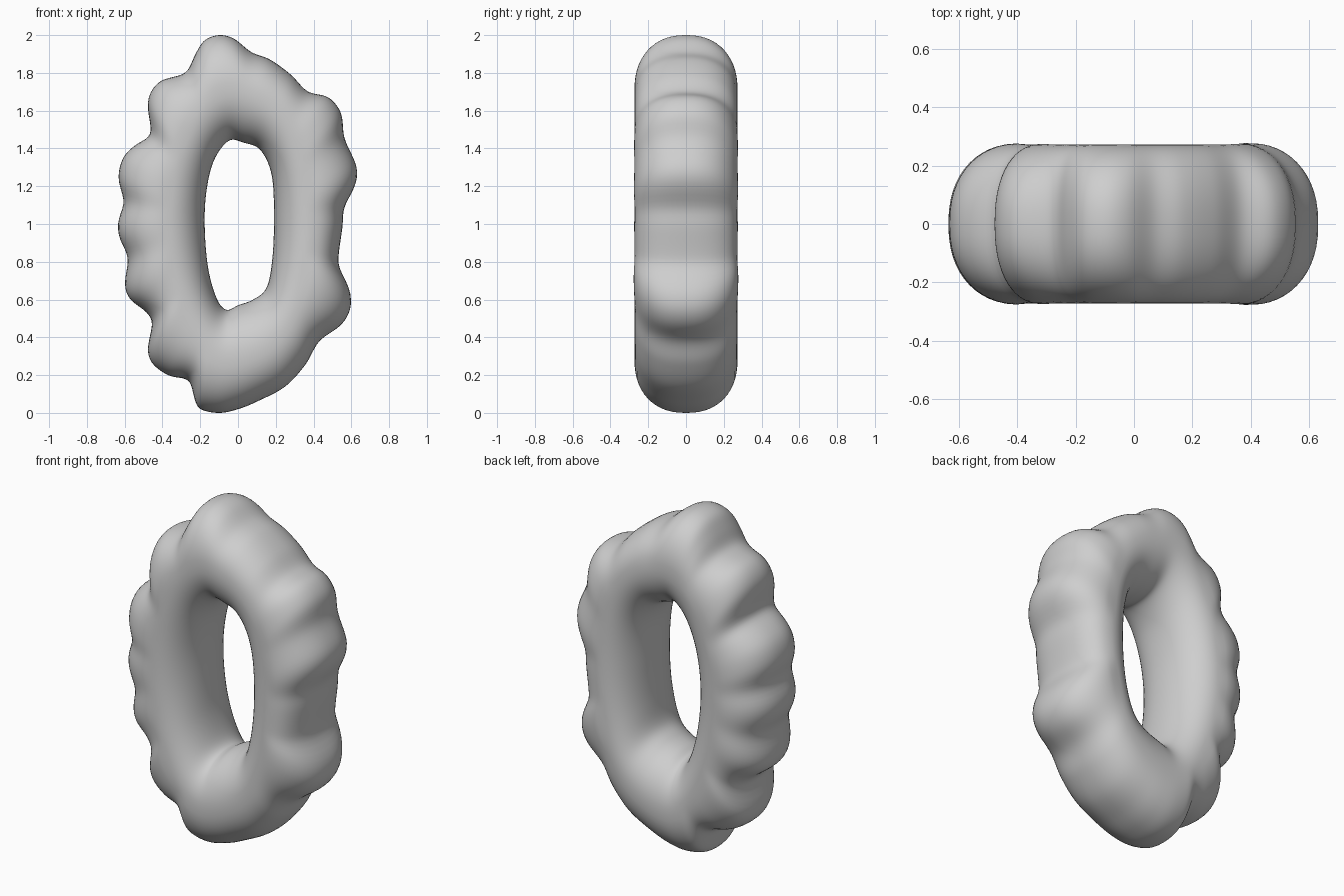
import bpy, bmesh, math
from mathutils import Vector

if "Cube" in bpy.data.objects:
    bpy.data.objects.remove(bpy.data.objects["Cube"])

STRETCH = 2.2      # widens x so that sections cross the oval squarely
N, M = 320, 56     # steps around the ring and around its section
DEPTH = 0.272

# Outlines (x, z), clockwise from the top
OUTER = [(-.10, 2.0), (-.02, 1.98), (.07, 1.91), (.17, 1.87), (.28, 1.79), (.37, 1.70),
         (.48, 1.67), (.55, 1.58), (.56, 1.46), (.63, 1.30), (.62, 1.20), (.56, 1.09),
         (.555, 1.0), (.53, .78), (.58, .69), (.60, .57), (.55, .47), (.43, .38),
         (.36, .26), (.25, .14), (.10, .06), (0, .02), (-.10, 0), (-.20, .02),
         (-.23, .07), (-.26, .17), (-.37, .20), (-.46, .27), (-.48, .36), (-.45, .46),
         (-.48, .53), (-.58, .61), (-.60, .70), (-.58, .82), (-.63, .93), (-.635, 1.02),
         (-.60, 1.12), (-.635, 1.23), (-.61, 1.35), (-.54, 1.42), (-.46, 1.48),
         (-.48, 1.64), (-.42, 1.75), (-.28, 1.80), (-.23, 1.89), (-.18, 1.97)]
INNER = [(-.05, 1.44), (.03, 1.43), (.12, 1.39), (.18, 1.25), (.19, 1.0), (.18, .80),
         (.15, .66), (.08, .60), (0, .57), (-.06, .545), (-.11, .60), (-.155, .75),
         (-.175, .95), (-.17, 1.15), (-.13, 1.33)]


def radii(points):
    """Radius of a closed smooth curve at N even angles."""
    pts = [Vector((x * STRETCH, z - 1)) for x, z in points]
    n = len(pts)
    polar = []
    for i in range(n):
        a, b, c, d = (pts[(i + k) % n] for k in (-1, 0, 1, 2))
        for s in range(16):
            t = s / 16
            p = 0.5 * (2 * b + (c - a) * t + (2 * a - 5 * b + 4 * c - d) * t * t
                       + (3 * b - a - 3 * c + d) * t ** 3)
            polar.append((math.atan2(p.x, p.y) % math.tau, p.length))
    polar.sort()
    polar = ([(polar[-1][0] - math.tau, polar[-1][1])] + polar
             + [(polar[0][0] + math.tau, polar[0][1])])
    out, j = [], 0
    for i in range(N):
        ang = math.tau * i / N
        while polar[j + 1][0] < ang:
            j += 1
        (a0, r0), (a1, r1) = polar[j], polar[j + 1]
        out.append(r0 + (r1 - r0) * (ang - a0) / max(a1 - a0, 1e-9))
    return out


def smooth(values, width):
    for _ in range(2):
        values = [sum(values[(i + k) % N] for k in range(-width, width + 1))
                  / (2 * width + 1) for i in range(N)]
    return values


def power(v, e):
    return math.copysign(abs(v) ** e, v)


# Lumpy ring: rounded section swept round the oval, lumps fading at the sides
outer, inner = smooth(radii(OUTER), 1), smooth(radii(INNER), 2)
base = [r * 0.985 for r in smooth(outer, 15)]
middle = smooth([(a + b) / 2 for a, b in zip(base, inner)], 10)
bm = bmesh.new()
rings = []
for i in range(N):
    ang = math.tau * i / N
    lump = outer[i] - base[i]
    mid = middle[i]
    ring = []
    for j in range(M):
        phi = math.tau * j / M
        c, s = math.cos(phi), math.sin(phi)
        e = 2 / 2.3 if c > 0 else 2 / 2.15
        r = mid + power(c, e) * (base[i] - mid if c > 0 else mid - inner[i])
        if c > 0:
            r += lump * c ** 1.4
        # slight swelling of the sides towards the outer rim
        depth = DEPTH + 0.12 * lump * max(c, 0) ** 0.5
        ring.append(bm.verts.new((r * math.sin(ang) / STRETCH,
                                  depth * power(s, e),
                                  1 + r * math.cos(ang))))
    rings.append(ring)
for i in range(N):
    a, b = rings[i], rings[(i + 1) % N]
    for j in range(M):
        k = (j + 1) % M
        bm.faces.new((a[j], a[k], b[k], b[j])).smooth = True
bmesh.ops.recalc_face_normals(bm, faces=bm.faces)
mesh = bpy.data.meshes.new("lumpy_ring")
bm.to_mesh(mesh)
bm.free()

ring_obj = bpy.data.objects.new("lumpy_ring", mesh)
bpy.context.collection.objects.link(ring_obj)
grey = bpy.data.materials.new("light grey")
grey.diffuse_color = (0.62, 0.62, 0.62, 1)
grey.use_nodes = True
grey.node_tree.nodes["Principled BSDF"].inputs["Base Color"].default_value = grey.diffuse_color
mesh.materials.append(grey)
